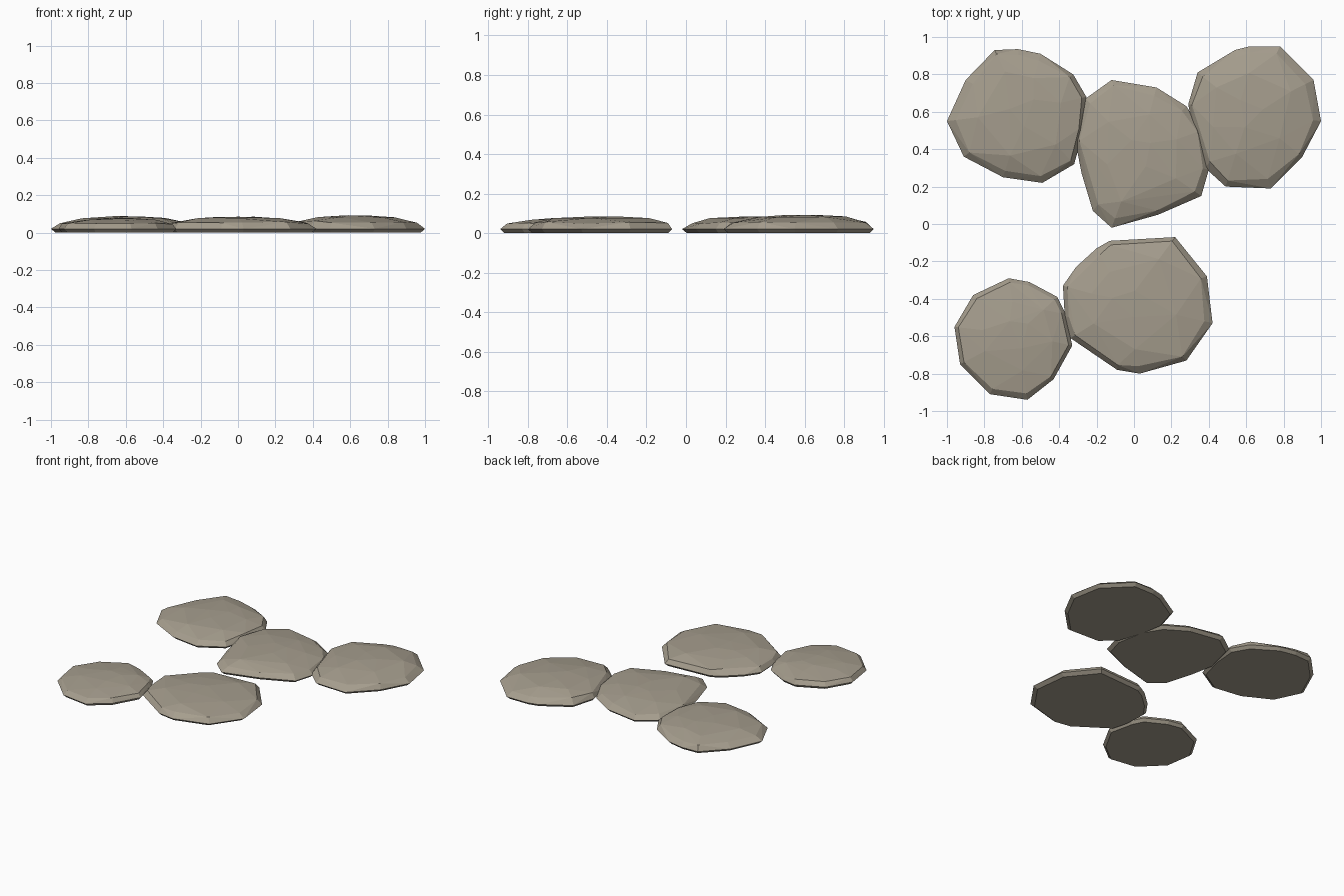
import bpy, bmesh, math, random
from mathutils import Vector

if "Cube" in bpy.data.objects:
    bpy.data.objects.remove(bpy.data.objects["Cube"])

random.seed(4)
mat = bpy.data.materials.new("warm grey stone")
mat.diffuse_color = (0.38, 0.34, 0.27, 1)
mat.use_nodes = True
mat.node_tree.nodes["Principled BSDF"].inputs["Base Color"].default_value = mat.diffuse_color

# Rim outline (plan view) and crown height of every stepping stone
STONES = {
    "stone_back_left": (0.088, [(-1, .55), (-.9, .77), (-.745, .93), (-.62, .935), (-.5, .91),
        (-.325, .8), (-.255, .68), (-.27, .5), (-.32, .32), (-.49, .22), (-.7, .25), (-.91, .36)]),
    "stone_middle": (0.085, [(-.26, .67), (-.12, .77), (.12, .73), (.28, .63), (.36, .5), (.4, .29),
        (.36, .15), (.13, .05), (-.12, -.02), (-.22, .07), (-.28, .27), (-.315, .45)]),
    "stone_back_right": (0.093, [(.34, .81), (.54, .93), (.62, .95), (.78, .95), (.96, .77), (1, .55),
        (.9, .36), (.73, .19), (.49, .2), (.38, .3), (.32, .48), (.29, .64)]),
    "stone_front_middle": (0.085, [(-.38, -.33), (-.31, -.23), (-.2, -.13), (-.13, -.09), (.22, -.07),
        (.39, -.28), (.42, -.53), (.28, -.73), (.03, -.8), (-.09, -.78), (-.34, -.61), (-.37, -.5)]),
    "stone_front_left": (0.078, [(-.96, -.55), (-.86, -.38), (-.67, -.29), (-.56, -.31), (-.41, -.39),
        (-.37, -.47), (-.33, -.65), (-.43, -.83), (-.57, -.94), (-.77, -.91), (-.93, -.75)]),
}


def make_stone(name, top, rim):
    c = sum((Vector(p) for p in rim), Vector((0, 0))) / len(rim)
    bm = bmesh.new()

    def put(p, s, z):
        q = c + (Vector(p) - c) * s
        bm.verts.new((q.x, q.y, z))

    for i, p in enumerate(rim):
        put(p, 0.94, 0.0)                                     # flat underside
        put(p, 1.0, 0.02)                                     # widest edge
        put(p, random.uniform(0.87, 0.94), top * random.uniform(0.55, 0.68))  # shoulder
        if i % 2 == 0:
            put(p, random.uniform(0.55, 0.68), top * random.uniform(0.86, 0.91))  # dome
    for k in range(3):                                        # crown
        a = k * 2.1 + random.random()
        bm.verts.new((c.x + .08 * math.cos(a), c.y + .08 * math.sin(a), top * random.uniform(.98, 1)))
    # Faceted hull over the rings
    hull = bmesh.ops.convex_hull(bm, input=bm.verts[:])
    junk = {v for v in hull["geom_interior"] + hull["geom_unused"] if isinstance(v, bmesh.types.BMVert)}
    bmesh.ops.delete(bm, geom=list(junk), context='VERTS')
    bmesh.ops.recalc_face_normals(bm, faces=bm.faces[:])
    me = bpy.data.meshes.new(name)
    bm.to_mesh(me)
    bm.free()
    me.materials.append(mat)
    bpy.context.collection.objects.link(bpy.data.objects.new(name, me))


for name, (top, rim) in STONES.items():
    make_stone(name, top, rim)
